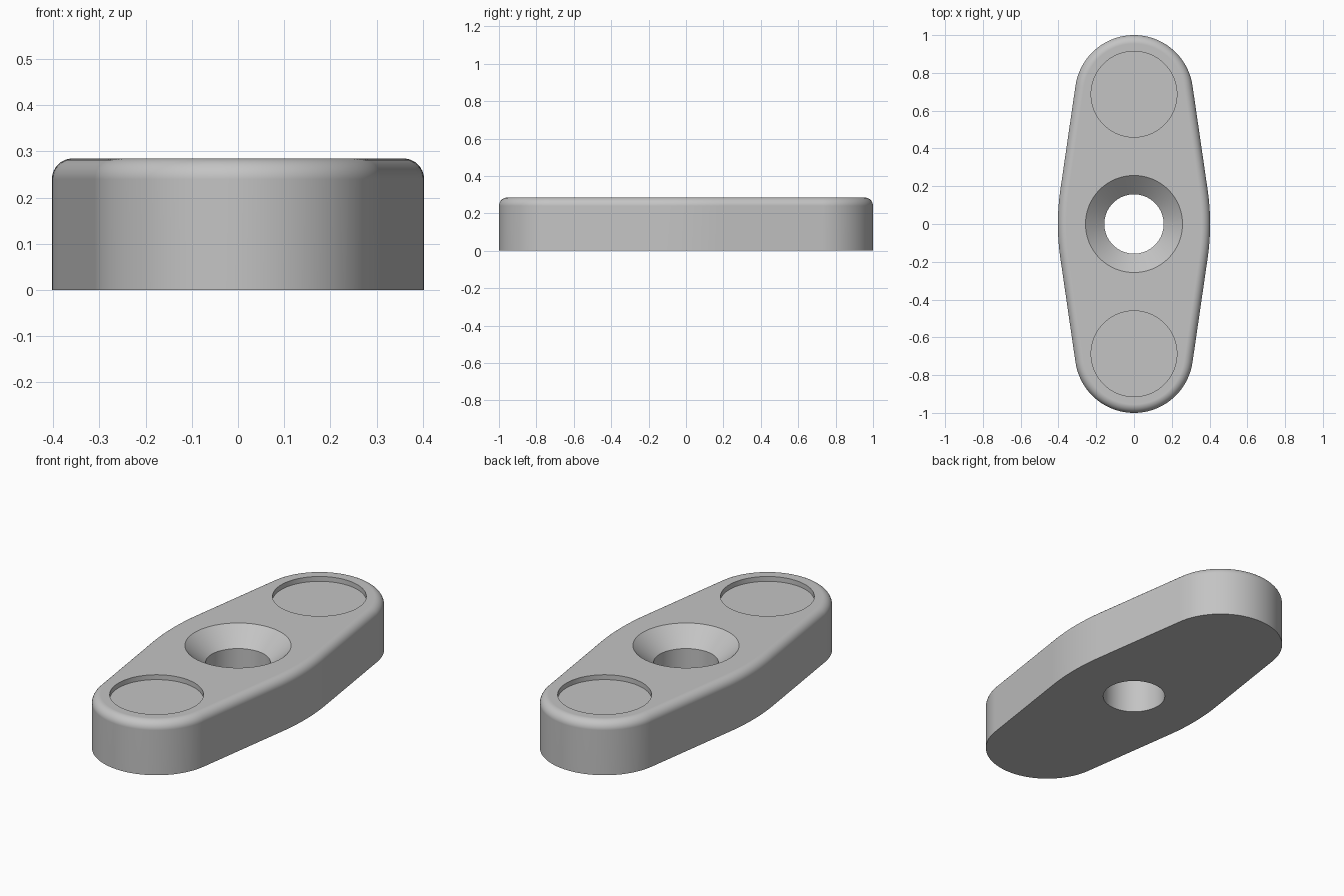
import bpy
import bmesh
from math import sin, cos, pi, radians, atan2, acos, hypot

cube = bpy.data.objects.get("Cube")
if cube:
    bpy.data.objects.remove(cube, do_unlink=True)

HEIGHT, FILLET = 0.285, 0.045
END_Y, END_R = 0.687, 0.313          # rounded ends
HALF_W, SIDE_R = 0.403, 1.25         # broad side arcs
SIDE_X = HALF_W - SIDE_R
# Angle of the straight flank that touches both arcs
TANGENT = atan2(END_Y, -SIDE_X) - acos((SIDE_R - END_R) / hypot(SIDE_X, END_Y))

grey = bpy.data.materials.new("light_grey")
grey.use_nodes = True
colour = (0.55, 0.55, 0.55, 1)
grey.diffuse_color = colour
grey.node_tree.nodes["Principled BSDF"].inputs["Base Color"].default_value = colour


def arc(cx, cy, r, start, end, steps):
    angles = [start + (end - start) * i / steps for i in range(steps + 1)]
    return [(cx + r * cos(a), cy + r * sin(a)) for a in angles]


def outline(inset):
    """Plan of the plate, moved inwards by inset."""
    half = arc(SIDE_X, 0, SIDE_R - inset, -TANGENT, TANGENT, 12)
    half += arc(0, END_Y, END_R - inset, TANGENT, pi - TANGENT, 48)
    return half + [(-x, -y) for x, y in half]


def circle(r):
    return arc(0, 0, r, 0, 2 * pi, 96)[:-1]


def stack(name, loops):
    """Closed solid skinned through a stack of (points, z) loops."""
    bm = bmesh.new()
    rings = [[bm.verts.new((x, y, z)) for x, y in pts] for pts, z in loops]
    for low, high in zip(rings, rings[1:]):
        n = len(low)
        for i in range(n):
            j = (i + 1) % n
            bm.faces.new((low[i], low[j], high[j], high[i]))
    bm.faces.new(rings[0][::-1])
    bm.faces.new(rings[-1])
    mesh = bpy.data.meshes.new(name)
    bm.to_mesh(mesh)
    bm.free()
    mesh.materials.append(grey)
    obj = bpy.data.objects.new(name, mesh)
    bpy.context.collection.objects.link(obj)
    return obj


# Plate with a rounded top edge
loops = [(outline(0), 0)]
for i in range(9):
    a = radians(90 * i / 8)
    loops.append((outline(FILLET * (1 - cos(a))), HEIGHT - FILLET * (1 - sin(a))))
plate = stack("mounting_plate", loops)

# Cutters: countersunk screw hole and two shallow round pockets
HOLE_R, SINK_R, SINK_DEPTH, OVER = 0.157, 0.257, 0.09, 0.09
slope = (SINK_R - HOLE_R) / SINK_DEPTH
cutters = [stack("screw_hole_cutter", [
    (circle(HOLE_R), -OVER),
    (circle(HOLE_R), HEIGHT - SINK_DEPTH),
    (circle(SINK_R + slope * OVER), HEIGHT + OVER)])]
for side, y in (("front", -END_Y), ("back", END_Y)):
    cutter = stack(side + "_pocket_cutter",
                   [(circle(0.227), HEIGHT - 0.026), (circle(0.227), HEIGHT + OVER)])
    cutter.location.y = y
    cutters.append(cutter)

bpy.ops.object.select_all(action='DESELECT')
plate.select_set(True)
bpy.context.view_layer.objects.active = plate
for cutter in cutters:
    cutter.hide_render = True
    mod = plate.modifiers.new(cutter.name, 'BOOLEAN')
    mod.operation = 'DIFFERENCE'
    mod.solver = 'EXACT'
    mod.object = cutter
    bpy.ops.object.modifier_apply(modifier=mod.name)
    bpy.data.objects.remove(cutter, do_unlink=True)

# Smooth walls, crisp rims, flat top and bottom
bpy.ops.object.shade_smooth_by_angle(angle=radians(30))
normals = plate.modifiers.new("flat_caps", 'WEIGHTED_NORMAL')
normals.keep_sharp = True
